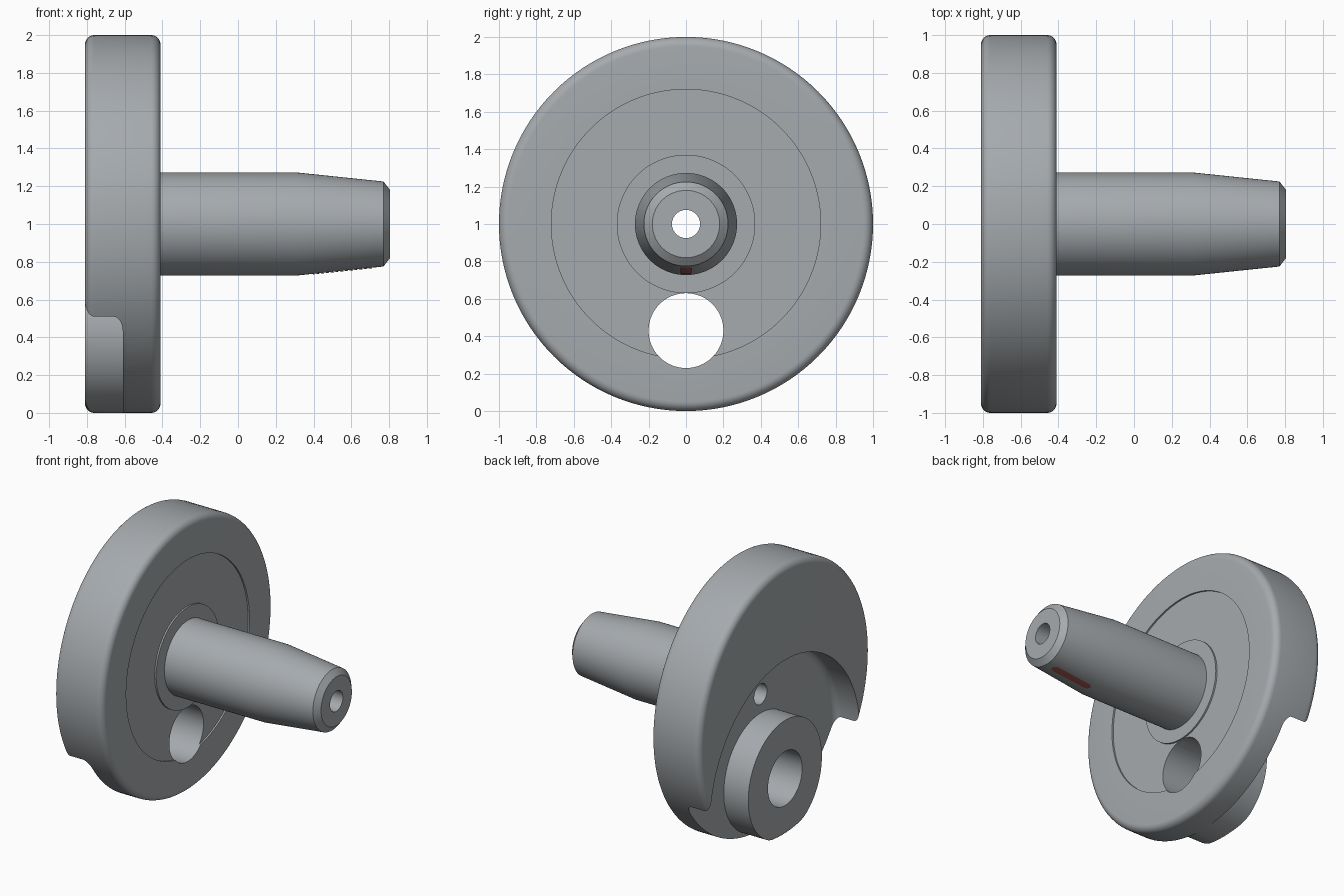
import bpy, bmesh, math

if "Cube" in bpy.data.objects:
    bpy.data.objects.remove(bpy.data.objects["Cube"])

CZ = 1.0          # height of the shaft axis
PIN_Z = 0.43      # height of the crank pin axis
SEG = 128


def material(name, rgb):
    m = bpy.data.materials.new(name)
    m.diffuse_color = (*rgb, 1)
    m.use_nodes = True
    m.node_tree.nodes["Principled BSDF"].inputs["Base Color"].default_value = m.diffuse_color
    return m


steel = material("steel grey", (0.38, 0.405, 0.425))
red = material("dark red", (0.40, 0.11, 0.095))


def make(name, verts, faces, mat):
    me = bpy.data.meshes.new(name)
    me.from_pydata(verts, [], faces)
    me.materials.append(mat)
    bm = bmesh.new()
    bm.from_mesh(me)
    bmesh.ops.recalc_face_normals(bm, faces=bm.faces)
    bm.to_mesh(me)
    bm.free()
    ob = bpy.data.objects.new(name, me)
    bpy.context.collection.objects.link(ob)
    return ob


def revolve(name, profile, z, mat=steel):
    """Spin a closed (x, radius) outline about the line y = 0 at height z."""
    n = len(profile)
    verts, faces = [], []
    for i in range(SEG):
        a = 2 * math.pi * i / SEG
        verts += [(x, r * math.sin(a), z + r * math.cos(a)) for x, r in profile]
        j = (i + 1) % SEG
        for k in range(n):
            m = (k + 1) % n
            faces.append((i * n + k, i * n + m, j * n + m, j * n + k))
    return make(name, verts, faces, mat)


def arc(cx, cr, rad, a0, a1, steps=7):
    return [(cx + rad * math.cos(math.radians(a0 + (a1 - a0) * i / steps)),
             cr + rad * math.sin(math.radians(a0 + (a1 - a0) * i / steps)))
            for i in range(steps + 1)]


def smooth(ob):
    bpy.ops.object.select_all(action='DESELECT')
    ob.select_set(True)
    bpy.context.view_layer.objects.active = ob
    bpy.ops.object.shade_smooth_by_angle(angle=math.radians(30))


def cut(ob, cutter):
    cutter.hide_render = True
    mod = ob.modifiers.new("cut", 'BOOLEAN')
    mod.operation, mod.solver, mod.object = 'DIFFERENCE', 'EXACT', cutter
    bpy.context.view_layer.objects.active = ob
    bpy.ops.object.modifier_apply(modifier=mod.name)
    bpy.data.objects.remove(cutter)


# Disc with rounded rims, centre bore and a shallow ring sunk in its shaft side
disc = revolve("crank_disc", [(-0.81, 0.075)]
               + arc(-0.76, 0.95, 0.05, 180, 90)
               + arc(-0.46, 0.95, 0.05, 90, 0)
               + [(-0.41, 0.72), (-0.422, 0.72), (-0.422, 0.37),
                  (-0.41, 0.37), (-0.41, 0.075)], CZ)

# Recess around the pin boss, rounded where its wall meets the floor
cut(disc, revolve("recess_cutter", [(-0.9, 0.43), (-0.9, 0.875)]
                  + arc(-0.66, 0.825, 0.05, 90, 0)
                  + [(-0.61, 0.43)], PIN_Z))

# Crank pin hole
bpy.ops.mesh.primitive_cylinder_add(vertices=96, radius=0.2, depth=1,
                                    location=(-0.6, 0, PIN_Z),
                                    rotation=(0, math.pi / 2, 0))
cut(disc, bpy.context.object)
smooth(disc)

# Tapered hollow shaft
shaft = revolve("shaft", [(-0.42, 0.075), (-0.42, 0.273), (0.31, 0.273),
                          (0.77, 0.225), (0.805, 0.18), (0.805, 0.075)], CZ)
smooth(shaft)

# Red round-ended strip under the taper
verts, faces = [], []
X0, X1, HALF, N = 0.39, 0.72, 0.03, 32
for i in range(N + 1):
    x = (X0 + X1) / 2 - (X1 - X0) / 2 * math.cos(math.pi * i / N)
    d = max(0, HALF - min(x - X0, X1 - x))
    w = max(0.001, math.sqrt(max(0, HALF ** 2 - d ** 2)))
    r = 0.273 - 0.048 * (x - 0.31) / 0.46 + 0.003
    for t in (-1, -0.5, 0, 0.5, 1):
        a = t * w / r
        verts.append((x, r * math.sin(a), CZ - r * math.cos(a)))
    if i:
        for k in range(4):
            p = (i - 1) * 5 + k
            faces.append((p, p + 1, p + 6, p + 5))
strip = make("key_strip", verts, faces, red)
if sum(p.normal.z for p in strip.data.polygons) > 0:
    strip.data.flip_normals()
smooth(strip)
